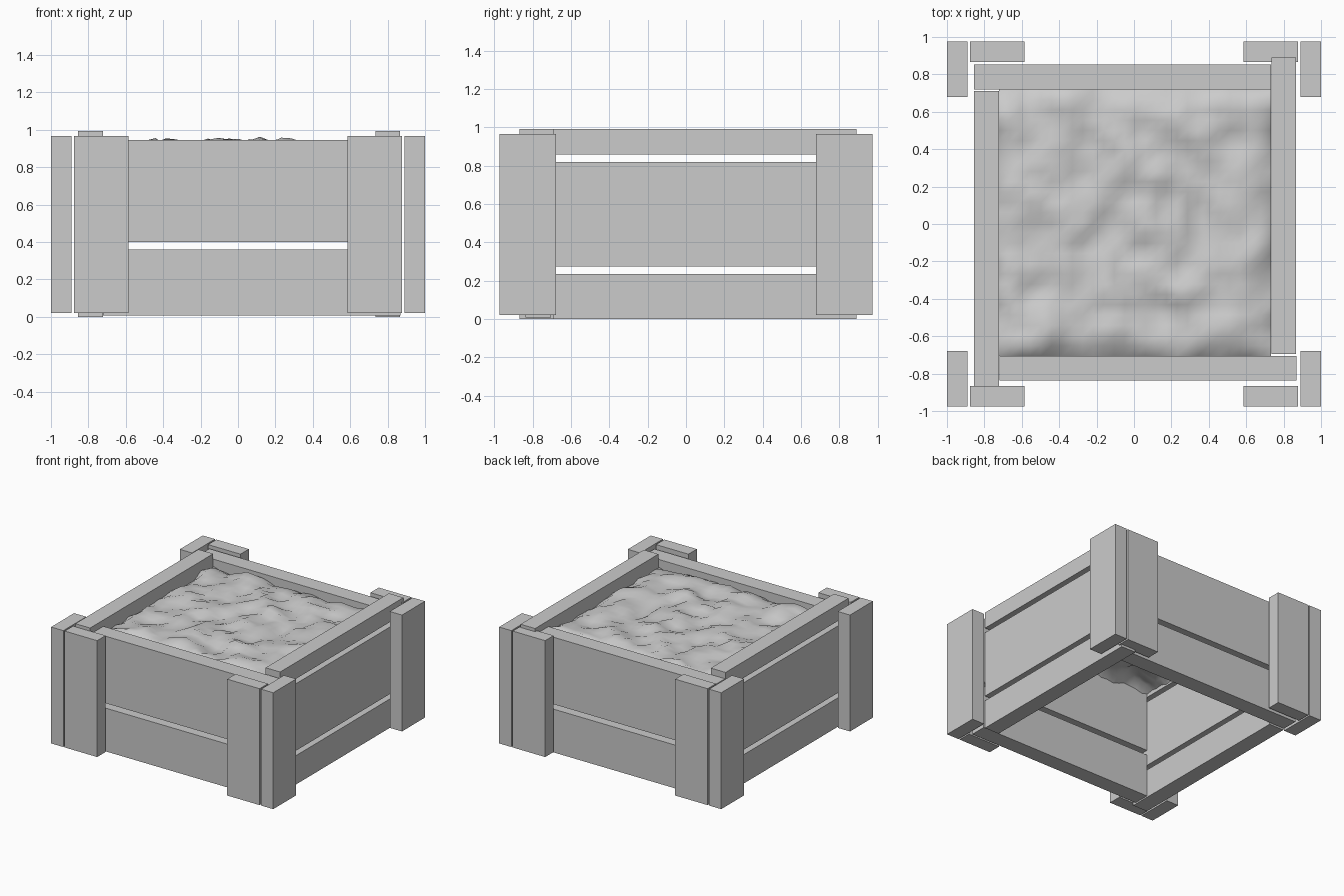
import bpy, bmesh
from mathutils import Vector, noise

if "Cube" in bpy.data.objects:
    bpy.data.objects.remove(bpy.data.objects["Cube"])


def board(name, x, y, z):
    """Box from (min, max) ranges."""
    bm = bmesh.new()
    bmesh.ops.create_cube(bm, size=1)
    for v in bm.verts:
        v.co = Vector([r[0] if c < 0 else r[1] for c, r in zip(v.co, (x, y, z))])
    me = bpy.data.meshes.new(name)
    bm.to_mesh(me)
    bm.free()
    ob = bpy.data.objects.new(name, me)
    bpy.context.collection.objects.link(ob)
    return ob


def span(s, a, b):
    return tuple(sorted((s * a, s * b)))


# Corner posts: two upright boards per corner
for sx in (-1, 1):
    for sy in (-1, 1):
        tag = ("left" if sx < 0 else "right") + ("_front" if sy < 0 else "_back")
        board("side_post_" + tag, span(sx, 0.89, 1.0), span(sy, 0.68, 0.975), (0.02, 0.967))
        board("face_post_" + tag, span(sx, 0.585, 0.877), span(sy, 0.867, 0.975), (0.02, 0.967))

# Wall planks: two on front and back, three on the sides, pinwheel corners
face_rows = [(0.008, 0.36), (0.40, 0.945)]
side_rows = [(0.0, 0.235), (0.275, 0.82), (0.86, 0.993)]
walls = [
    ("front_plank", (-0.718, 0.87), (-0.837, -0.705), face_rows),
    ("back_plank", (-0.855, 0.733), (0.72, 0.852), face_rows),
    ("left_plank", (-0.855, -0.722), (-0.87, 0.712), side_rows),
    ("right_plank", (0.735, 0.866), (-0.695, 0.89), side_rows),
]
for name, x, y, rows in walls:
    for i, z in enumerate(rows):
        board(f"{name}_{i + 1}", x, y, z)

# Lumpy soil sheet, dipping at the edges and open underneath
bm = bmesh.new()
bmesh.ops.create_grid(bm, x_segments=26, y_segments=26, size=0.5)
for v in bm.verts:
    edge = max(abs(v.co.x), abs(v.co.y)) * 2
    v.co.x *= 1.455
    v.co.y *= 1.425
    v.co.x += 0.006
    v.co.y += 0.007
    p = Vector((v.co.x, v.co.y, 0))
    bump = 0.045 * noise.noise(p * 4.3) + 0.035 * noise.noise(p * 9.7 + Vector((3, 7, 1)))
    dip = 0.035 if edge > 0.99 else 0
    v.co.z = min(0.99, max(0.843, 0.918 + bump - dip))
me = bpy.data.meshes.new("soil")
bm.to_mesh(me)
bm.free()
me.shade_smooth()
soil = bpy.data.objects.new("soil", me)
bpy.context.collection.objects.link(soil)
